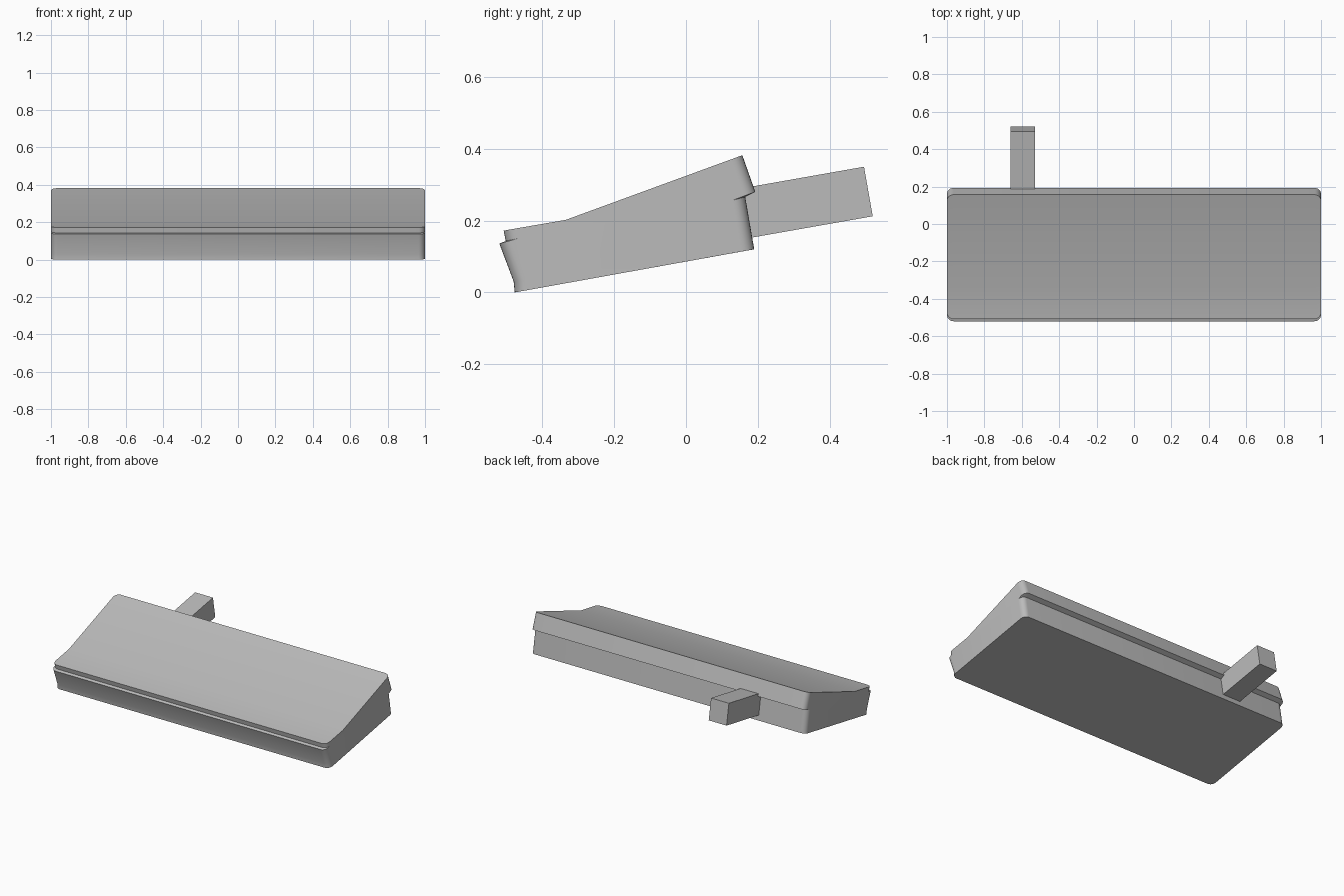
import bpy, bmesh, math
from mathutils import Vector

cube = bpy.data.objects.get("Cube")
if cube:
    bpy.data.objects.remove(cube, do_unlink=True)

grey = bpy.data.materials.new("plain_grey")
grey.use_nodes = True
grey.diffuse_color = (0.5, 0.5, 0.5, 1)
grey.node_tree.nodes["Principled BSDF"].inputs["Base Color"].default_value = (0.5, 0.5, 0.5, 1)

R = 0.035          # corner radius in plan
STEPS = 6          # segments per rounded corner

# Side profile: y, z, slope of the surface in degrees, side (-1 front, 1 back, 0 fixed)
PROFILE = [
    (-0.477, 0.0, 10, -1), (0.19, 0.12, 10, 1), (0.165, 0.266, 15, 1),
    (0.193, 0.28, 20, 1), (0.157, 0.382, 20, 1), (-0.335, 0.202, 0, 0),
    (-0.508, 0.172, 10, -1), (-0.502, 0.143, 12, -1),
    (-0.52, 0.136, 15, -1), (-0.48, 0.03, 10, -1),
]


def finish(name, bm):
    bmesh.ops.recalc_face_normals(bm, faces=bm.faces)
    mesh = bpy.data.meshes.new(name)
    bm.to_mesh(mesh)
    bm.free()
    mesh.materials.append(grey)
    obj = bpy.data.objects.new(name, mesh)
    bpy.context.collection.objects.link(obj)
    return obj


# Wedge body: profile lofted along x, drawn in at both ends to round the corners
angles = [math.pi / 2 * i / STEPS for i in range(STEPS + 1)]
ends = [(1 - R + R * math.cos(a), R - R * math.sin(a)) for a in angles]
stations = [(-x, d) for x, d in ends] + ends[::-1]
bm = bmesh.new()
rings = []
for x, inset in stations:
    ring = []
    for y, z, slope, side in PROFILE:
        a = math.radians(slope)
        ring.append(bm.verts.new((x, y - side * inset * math.cos(a),
                                  z - side * inset * math.sin(a))))
    rings.append(ring)
n = len(PROFILE)
for r0, r1 in zip(rings, rings[1:]):
    for i in range(n):
        j = (i + 1) % n
        bm.faces.new((r0[i], r0[j], r1[j], r1[i]))
bm.faces.new(rings[0])
bm.faces.new(rings[-1])
body = finish("wedge_body", bm)
bpy.context.view_layer.objects.active = body
body.select_set(True)
bpy.ops.object.shade_smooth_by_angle(angle=math.radians(30))

# Square peg projecting from the back
bm = bmesh.new()
bmesh.ops.create_cube(bm, size=1)
bmesh.ops.scale(bm, vec=Vector((0.13, 0.42, 0.14)), verts=bm.verts)
peg = finish("rear_peg", bm)
tilt = math.radians(10)
peg.rotation_euler.x = tilt
peg.location = (-0.595, 0.508 - 0.21 * math.cos(tilt), 0.281 - 0.21 * math.sin(tilt))
